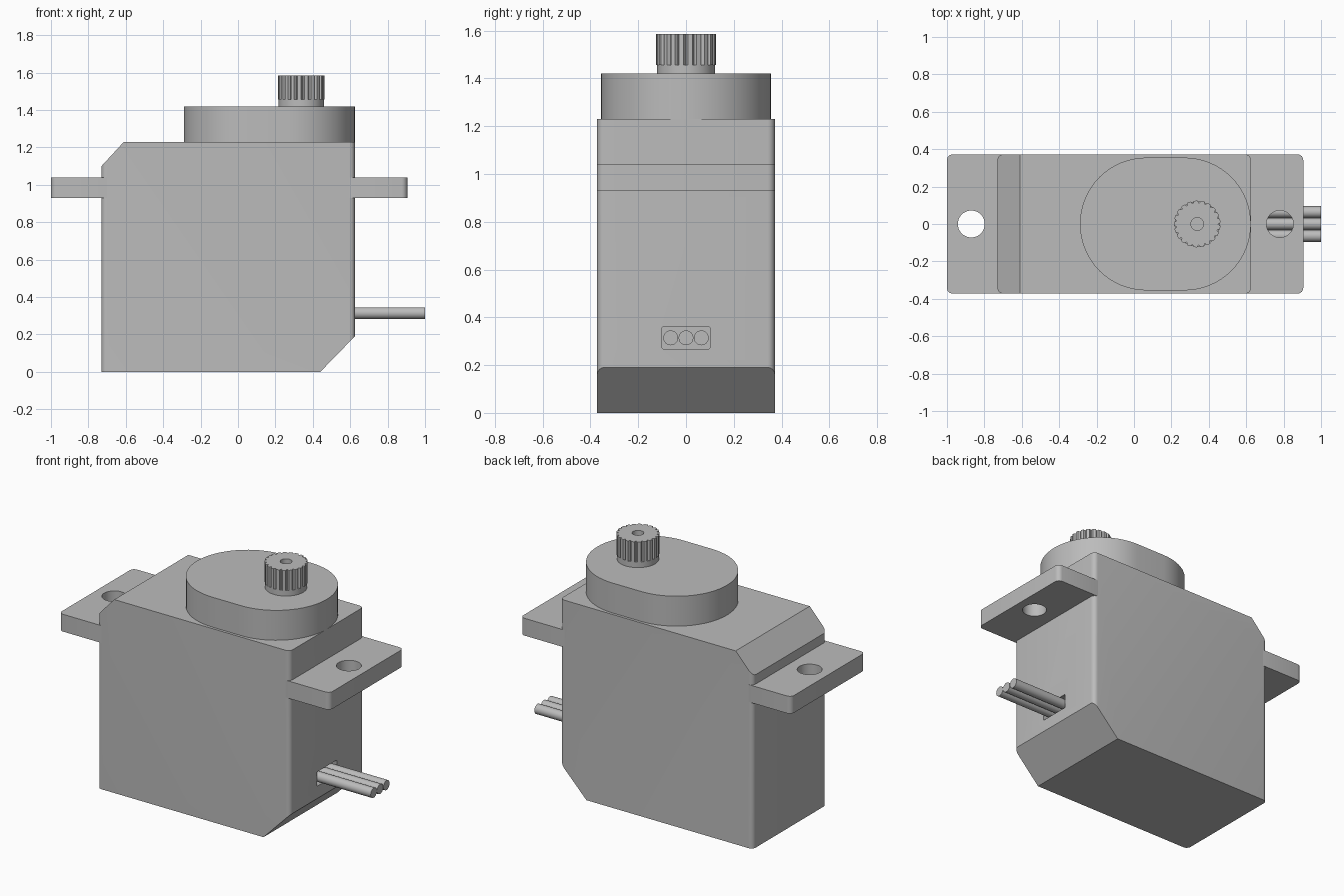
import bpy, bmesh
from math import sin, cos, pi, radians
from mathutils import Matrix, Vector

if "Cube" in bpy.data.objects:
    bpy.data.objects.remove(bpy.data.objects["Cube"], do_unlink=True)

# One plain grey plastic
GREY = (0.5, 0.5, 0.5, 1)
grey = bpy.data.materials.new("grey plastic")
grey.use_nodes = True
grey.diffuse_color = GREY
grey.node_tree.nodes["Principled BSDF"].inputs["Base Color"].default_value = GREY


def arc(cx, cy, r, start, end, steps):
    angles = [radians(start + (end - start) * i / steps) for i in range(steps + 1)]
    return [(cx + r * cos(a), cy + r * sin(a)) for a in angles]


def rounded_rect(x0, x1, y0, y1, r, steps=6):
    return (arc(x1 - r, y1 - r, r, 0, 90, steps) + arc(x0 + r, y1 - r, r, 90, 180, steps)
            + arc(x0 + r, y0 + r, r, 180, 270, steps) + arc(x1 - r, y0 + r, r, 270, 360, steps))


def circle(cx, cy, r, n=40):
    return arc(cx, cy, r, 0, 360 * (n - 1) / n, n - 1)


def prism(name, outline, z0, z1, matrix=None, cuts=()):
    """Extrude an outline upwards, then slice off chamfers (point, normal)."""
    bm = bmesh.new()
    face = bm.faces.new([bm.verts.new((x, y, z0)) for x, y in outline])
    top = bmesh.ops.extrude_face_region(bm, geom=[face])["geom"]
    bmesh.ops.translate(bm, vec=(0, 0, z1 - z0),
                        verts=[v for v in top if isinstance(v, bmesh.types.BMVert)])
    for point, normal in cuts:
        geom = bm.verts[:] + bm.edges[:] + bm.faces[:]
        bmesh.ops.bisect_plane(bm, geom=geom, plane_co=Vector(point),
                               plane_no=Vector(normal), clear_outer=True)
        bmesh.ops.holes_fill(bm, edges=[e for e in bm.edges if e.is_boundary])
    if matrix:
        bm.transform(matrix)
    bmesh.ops.recalc_face_normals(bm, faces=bm.faces)
    mesh = bpy.data.meshes.new(name)
    bm.to_mesh(mesh)
    bm.free()
    mesh.materials.append(grey)
    obj = bpy.data.objects.new(name, mesh)
    bpy.context.collection.objects.link(obj)
    return obj


def select(obj):
    bpy.ops.object.select_all(action="DESELECT")
    obj.select_set(True)
    bpy.context.view_layer.objects.active = obj


def cut(obj, cutter):
    mod = obj.modifiers.new("cut", "BOOLEAN")
    mod.operation, mod.solver, mod.object = "DIFFERENCE", "EXACT", cutter
    select(obj)
    bpy.ops.object.modifier_apply(modifier=mod.name)
    bpy.data.objects.remove(cutter, do_unlink=True)


WIDTH = 0.372
LEFT, RIGHT, TOP = -0.73, 0.625, 1.23
along_x = Matrix(((0, 0, 1, 0), (1, 0, 0, 0), (0, 1, 0, 0), (0, 0, 0, 1)))

# Case with rounded uprights, chamfered top and bottom corners
case = prism("case", rounded_rect(LEFT, RIGHT, -WIDTH, WIDTH, 0.03), 0, TOP,
             cuts=[((-0.61, 0, TOP), (-0.13, 0, 0.12)), ((0.44, 0, 0), (0.19, 0, -0.185))])

# Cable slot and three wires
slot = prism("slot_cutter", rounded_rect(-0.1, 0.1, 0.268, 0.36, 0.004, 2), 0.52, 0.8, along_x)
cut(case, slot)
parts = [case]
for side, y in (("front", -0.064), ("middle", 0), ("back", 0.064)):
    parts.append(prism(side + "_wire", circle(y, 0.314, 0.031, 24), 0.5, 1.0, along_x))

# Mounting tabs with screw holes
for side, x0, x1, hole_x in (("right", -1.0, LEFT + 0.06, -0.87), ("left", RIGHT - 0.06, 0.905, 0.78)):
    tab = prism(side + "_mounting_tab", rounded_rect(x0, x1, -WIDTH, WIDTH, 0.03), 0.93, 1.04)
    cut(tab, prism("hole_cutter", circle(hole_x, 0, 0.072), 0.8, 1.2))
    parts.append(tab)

# Oval gearbox cover
R = 0.355
parts.append(prism("gearbox_cover", arc(0.27, 0, R, -90, 90, 32) + arc(0.066, 0, R, 90, 270, 32),
                   TOP - 0.02, 1.42))

# Output shaft: plain neck and toothed spline, with a screw bore
AXIS, TEETH = 0.338, 21
parts.append(prism("shaft_neck", circle(AXIS, 0, 0.121, 48), 1.4, 1.456))
tooth = [(0.0, 0.112), (0.22, 0.125), (0.73, 0.125), (0.95, 0.112)]
outline = []
for i in range(TEETH):
    for step, r in tooth:
        a = 2 * pi * (i + step) / TEETH
        outline.append((AXIS + r * cos(a), r * sin(a)))
spline = prism("shaft_spline", outline, 1.456, 1.585)
cut(spline, prism("bore_cutter", circle(AXIS, 0, 0.034, 24), 1.47, 1.7))
parts.append(spline)

for obj in parts:
    select(obj)
    bpy.ops.object.shade_smooth_by_angle(angle=radians(25))
